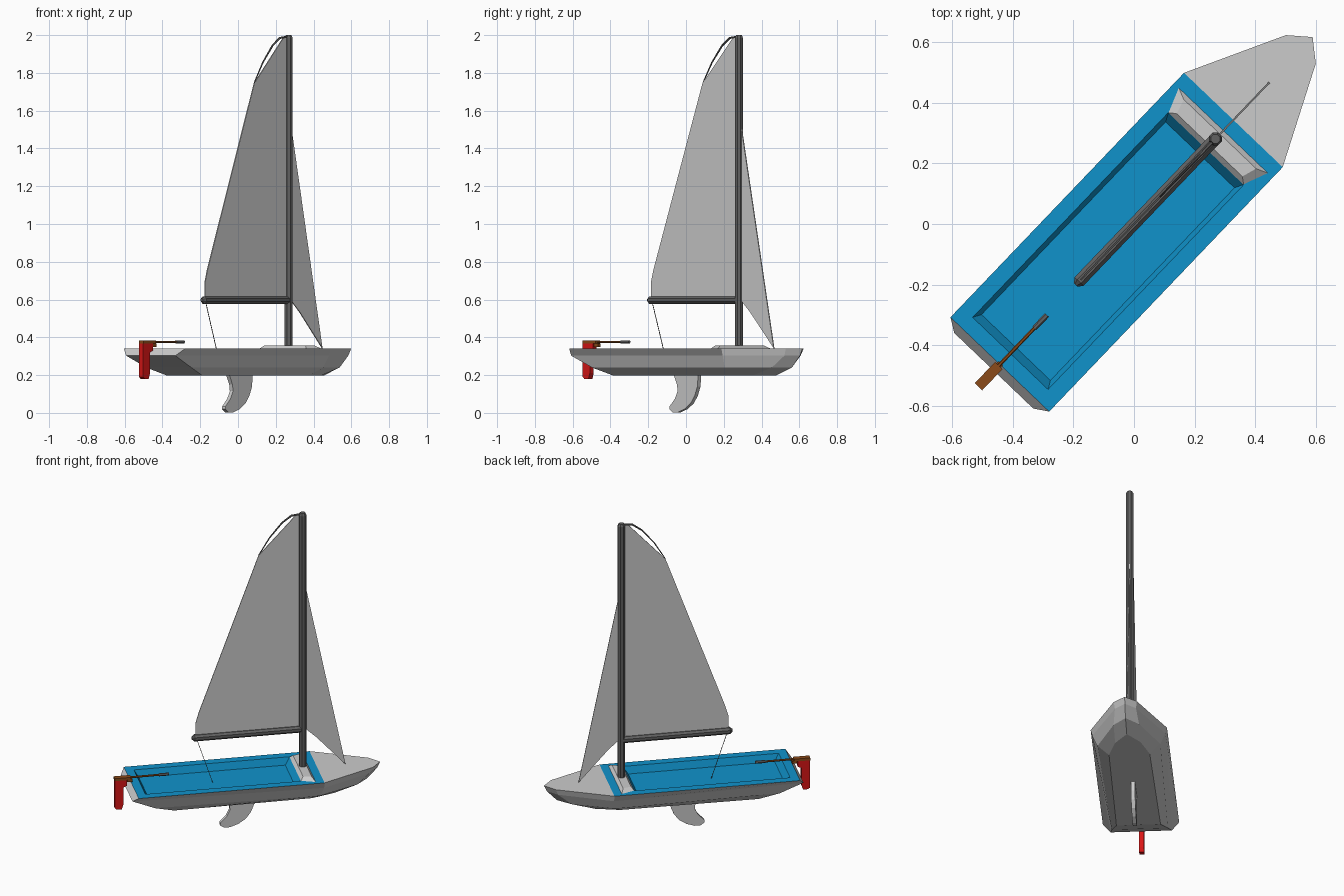
import bpy, bmesh, math
from mathutils import Matrix, Vector

if "Cube" in bpy.data.objects:
    bpy.data.objects.remove(bpy.data.objects["Cube"])

# The boat is modelled along +x, then turned to its diagonal heading
TURN = Matrix.Rotation(math.radians(46.3), 4, 'Z')


def colour(name, rgb):
    m = bpy.data.materials.new(name)
    m.diffuse_color = (*rgb, 1)
    m.use_nodes = True
    m.node_tree.nodes["Principled BSDF"].inputs["Base Color"].default_value = m.diffuse_color
    return m


white = colour("white", (0.6, 0.6, 0.6))
blue = colour("blue", (0.005, 0.29, 0.6))
grey = colour("dark_grey", (0.12, 0.12, 0.12))
red = colour("red", (0.7, 0.008, 0.008))
brown = colour("brown", (0.26, 0.07, 0.01))


def loft(name, rings, mat, first=True, last=True, extra=(), fix=True):
    """Join closed rings of points with quads and cap the ends."""
    bm = bmesh.new()
    vs = [[bm.verts.new(p) for p in r] for r in rings]
    n = len(vs[0])
    for a, b in zip(vs, vs[1:]):
        for i in range(n):
            j = (i + 1) % n
            bm.faces.new((a[i], a[j], b[j], b[i]))
    if first:
        bm.faces.new(vs[0][::-1])
    if last:
        bm.faces.new(vs[-1])
    for ids in extra:
        bm.faces.new([vs[0][i] for i in ids])
    if fix:
        bmesh.ops.recalc_face_normals(bm, faces=bm.faces)
    bm.transform(TURN)
    me = bpy.data.meshes.new(name)
    bm.to_mesh(me)
    bm.free()
    me.materials.append(mat)
    ob = bpy.data.objects.new(name, me)
    bpy.context.collection.objects.link(ob)
    return ob


def mirrored(half, z):
    """Full outline from its port half."""
    return [(s, t, z) for s, t in half] + [(s, -t, z) for s, t in half[::-1] if t > 0]


def rect(s0, s1, t0, t1, z):
    """Four corners, clockwise from the aft port side; half width t0 aft, t1 forward."""
    return [(s0, t0, z), (s0, -t0, z), (s1, -t1, z), (s1, t1, z)]


def plate(name, profile, thick, mat):
    """Upright plate on the centreline from an (s, z) profile."""
    return loft(name, [[(s, t, z) for s, z in profile] for t in (-thick / 2, thick / 2)], mat)


def tube(name, path, mat, sides=8):
    """Round bar along (s, z, radius) points on the centreline."""
    rings = []
    for i, (s, z, r) in enumerate(path):
        a, b = path[max(i - 1, 0)], path[min(i + 1, len(path) - 1)]
        d = Vector((b[0] - a[0], b[1] - a[1])).normalized()
        ring = []
        for k in range(sides):
            w = math.tau * (k + 0.5) / sides
            c = r * math.cos(w)
            ring.append((s - d.y * c, r * math.sin(w), z + d.x * c))
        rings.append(ring)
    return loft(name, rings, mat)


# Hull: sheer, rub edge, bilge and bottom outlines, with the foredeck on top
loft("hull", [
    mirrored([(-.64, .225), (.474, .225), (.796, .068), (.852, 0)], .34),
    mirrored([(-.669, .18), (.474, .215), (.78, .062), (.835, 0)], .303),
    mirrored([(-.53, .165), (.46, .185), (.70, .075), (.775, 0)], .24),
    mirrored([(-.41, .13), (.42, .12), (.56, .075), (.66, 0)], .198),
], white, first=False, extra=[(1, 2, 3, 4, 5)])

# Blue deck with the sunken cockpit
loft("cockpit_deck", [
    rect(-.64, .474, .225, .225, .34),
    rect(-.59, .345, .172, .172, .34),
    rect(-.563, .315, .157, .157, .295),
], blue, first=False, fix=False)

# Splash guard in front of the cockpit
loft("splash_guard", [
    rect(.343, .427, .172, .205, .339),
    rect(.36, .41, .15, .165, .358),
], white)

# Mast, boom and rigging
tube("mast", [(.388, .345, .023), (.388, 1.985, .023), (.388, 2.0, .016)], grey)
tube("boom", [(-.278, .597, .009), (-.262, .597, .022), (.388, .597, .022)], grey)
tube("sheet_line", [(-.247, .585, .002), (-.152, .297, .002)], grey, 4)
tube("sail_batten", [(.125, 1.748, .003), (.19, 1.855, .004), (.265, 1.945, .005),
                     (.32, 1.985, .006), (.385, 1.992, .006)], grey, 6)

# Sails
plate("mainsail", [(-.255, .6), (-.255, .69), (-.235, .76), (.123, 1.745),
                   (.345, 1.985), (.388, 1.99), (.388, .6)], .006, white)
plate("jib", [(.40, .60), (.47, .535), (.645, .342), (.405, 1.52)], .006, white)

# Swept keel
plate("keel", [(.10, .205), (.095, .14), (.075, .09), (.045, .05), (0, .02), (-.05, .003),
               (-.085, .003), (-.11, .02), (-.108, .035), (-.07, .075), (-.05, .115),
               (-.055, .15), (-.08, .205)], .024, white)

# Rudder with its head, tiller and grip
plate("rudder_blade", [(-.668, .368), (-.668, .33), (-.69, .32), (-.69, .21), (-.70, .18),
                       (-.73, .18), (-.742, .19), (-.742, .368)], .03, red)
plate("rudder_head", [(-.742, .367), (-.742, .383), (-.645, .383), (-.645, .367)], .034, brown)
plate("rudder_bracket", [(-.665, .367), (-.665, .35), (-.635, .35), (-.635, .367)], .02, brown)
tube("tiller", [(-.65, .376, .006), (-.47, .376, .006)], brown, 6)
tube("tiller_grip", [(-.475, .376, .009), (-.415, .376, .009)], grey, 6)
